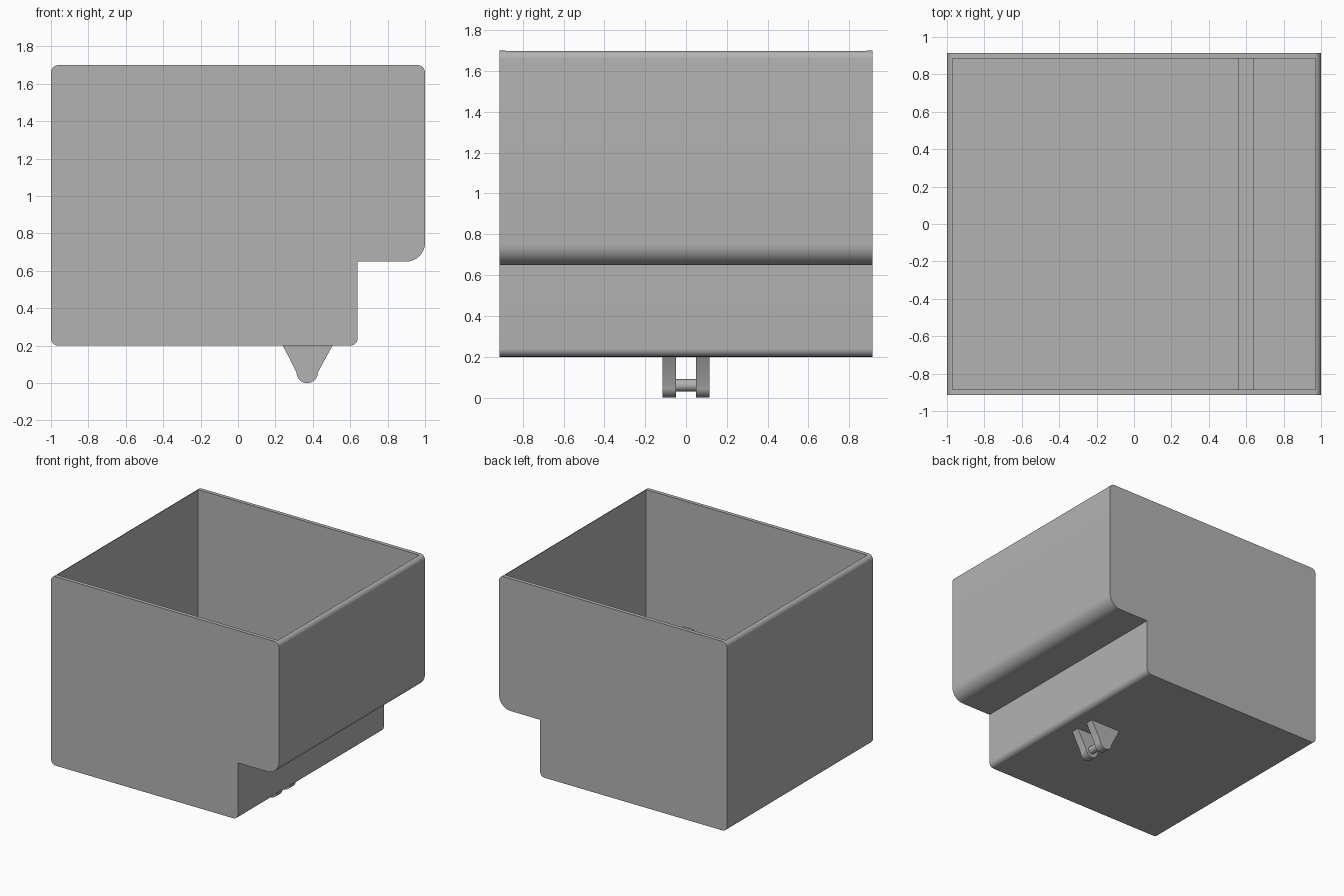
import bpy, bmesh, math
from mathutils import Vector

cube = bpy.data.objects.get("Cube")
if cube:
    bpy.data.objects.remove(cube, do_unlink=True)

grey = bpy.data.materials.new("plain grey")
grey.use_nodes = True
colour = (0.45, 0.45, 0.45, 1)
grey.diffuse_color = colour
grey.node_tree.nodes["Principled BSDF"].inputs["Base Color"].default_value = colour


def rounded(corners, steps=10):
    """Turn (x, z, radius) corners into an outline with filleted corners."""
    outline = []
    for i, (x, z, r) in enumerate(corners):
        p = Vector((x, z))
        if r == 0:
            outline.append(p)
            continue
        a = (Vector(corners[i - 1][:2]) - p).normalized()
        b = (Vector(corners[(i + 1) % len(corners)][:2]) - p).normalized()
        centre = p + (a + b) * r
        for k in range(steps + 1):
            t = k / steps * math.pi / 2
            outline.append(centre - b * r * math.cos(t) - a * r * math.sin(t))
    return outline


def extrude(name, outline, y0, y1):
    """Extrude an x-z outline along y."""
    bm = bmesh.new()
    face = bm.faces.new([bm.verts.new((x, y0, z)) for x, z in outline])
    new = bmesh.ops.extrude_face_region(bm, geom=[face])["geom"]
    verts = [v for v in new if isinstance(v, bmesh.types.BMVert)]
    bmesh.ops.translate(bm, verts=verts, vec=(0, y1 - y0, 0))
    bmesh.ops.recalc_face_normals(bm, faces=bm.faces)
    mesh = bpy.data.meshes.new(name)
    bm.to_mesh(mesh)
    bm.free()
    mesh.materials.append(grey)
    obj = bpy.data.objects.new(name, mesh)
    bpy.context.collection.objects.link(obj)
    return obj


def smooth(obj):
    bpy.ops.object.select_all(action="DESELECT")
    obj.select_set(True)
    bpy.context.view_layer.objects.active = obj
    bpy.ops.object.shade_smooth_by_angle(angle=math.radians(30))


# Open bin with a stepped underside
body = extrude("bin_body", rounded([
    (-1, 0.2, 0.04), (0.64, 0.2, 0.04), (0.64, 0.65, 0),
    (1, 0.65, 0.1), (1, 1.7, 0.04), (-1, 1.7, 0.04)]), -0.915, 0.915)

# Cavity with a low sill beside the ledge
cavity = extrude("cavity_cutter", rounded([
    (-0.97, 0.23, 0), (0.56, 0.23, 0), (0.56, 0.7, 0), (0.64, 0.7, 0),
    (0.64, 0.68, 0), (0.97, 0.68, 0), (0.97, 1.8, 0), (-0.97, 1.8, 0)]),
    -0.885, 0.885)
cavity.hide_render = True
cut = body.modifiers.new("cavity", "BOOLEAN")
cut.operation = "DIFFERENCE"
cut.solver = "EXACT"
cut.object = cavity
bpy.context.view_layer.objects.active = body
body.select_set(True)
bpy.ops.object.modifier_apply(modifier=cut.name)
bpy.data.objects.remove(cavity, do_unlink=True)
smooth(body)

# Pair of tapered lugs with rounded tips
tip = [(0.37 + 0.057 * math.cos(t), 0.057 + 0.057 * math.sin(t))
       for t in [-math.pi * k / 16 for k in range(17)]]
lug = [(0.505, 0.2)] + tip + [(0.24, 0.2)]
for side, y in (("front", -0.115), ("back", 0.05)):
    smooth(extrude(side + "_lug", lug, y, y + 0.065))

# Pin between the lugs
pin = [(0.37 + 0.03 * math.cos(t), 0.06 + 0.03 * math.sin(t))
       for t in [math.tau * k / 24 for k in range(24)]]
smooth(extrude("hinge_pin", pin, -0.055, 0.055))
